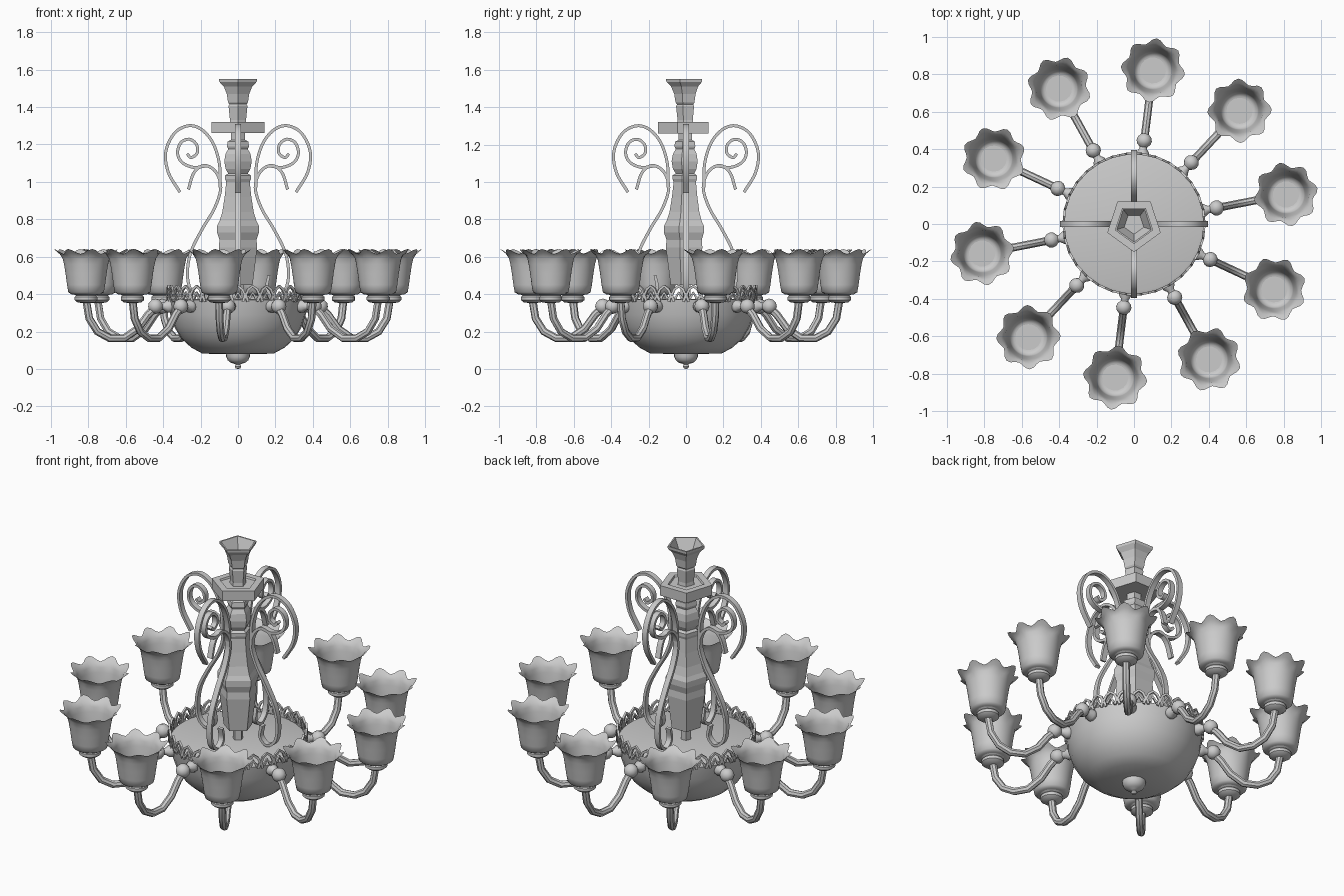
import bpy, bmesh
from math import sin, cos, pi, radians
from mathutils import Matrix, Vector

if "Cube" in bpy.data.objects:
    bpy.data.objects.remove(bpy.data.objects["Cube"])


def finish(name, bm, smooth=40):
    bmesh.ops.remove_doubles(bm, verts=bm.verts, dist=0.0003)
    bmesh.ops.recalc_face_normals(bm, faces=bm.faces)
    me = bpy.data.meshes.new(name)
    bm.to_mesh(me)
    bm.free()
    ob = bpy.data.objects.new(name, me)
    bpy.context.collection.objects.link(ob)
    if smooth:
        bpy.ops.object.select_all(action='DESELECT')
        ob.select_set(True)
        bpy.context.view_layer.objects.active = ob
        bpy.ops.object.shade_smooth_by_angle(angle=radians(smooth))
    return ob


def lathe(bm, profile, n, phase=0.0, mat=Matrix(), wave=None):
    """Revolve (radius, z) points about z; wave(i, angle) gives (dr, dz)."""
    rings = []
    for i, (r, z) in enumerate(profile):
        ring = []
        for k in range(n):
            a = phase + 2 * pi * k / n
            dr, dz = wave(i, a) if wave else (0, 0)
            ring.append(bm.verts.new(mat @ Vector(((r + dr) * cos(a), (r + dr) * sin(a), z + dz))))
        rings.append(ring)
    for a, b in zip(rings, rings[1:]):
        for k in range(n):
            bm.faces.new((a[k], a[(k + 1) % n], b[(k + 1) % n], b[k]))


def sweep(bm, path, section, mat=Matrix(), closed=False):
    """Sweep a (normal, sideways) section along a path in the xz plane."""
    pts = [Vector((x, 0, z)) for x, z in path]
    rings = []
    for i, p in enumerate(pts):
        t = (pts[min(i + 1, len(pts) - 1)] - pts[max(i - 1, 0)]).normalized()
        nrm = Vector((-t.z, 0, t.x))
        rings.append([bm.verts.new(mat @ (p + nrm * u + Vector((0, v, 0)))) for u, v in section])
    n = len(section)
    for a, b in zip(rings, rings[1:]):
        for k in range(n):
            bm.faces.new((a[k], a[(k + 1) % n], b[(k + 1) % n], b[k]))
    bm.faces.new(rings[0])
    bm.faces.new(rings[-1])


def spline(p, steps=5):
    """Catmull-Rom resampling of a 2D path."""
    p = [Vector(q) for q in p]
    p = [2 * p[0] - p[1]] + p + [2 * p[-1] - p[-2]]
    out = []
    for a, b, c, d in zip(p, p[1:], p[2:], p[3:]):
        for s in range(steps):
            t = s / steps
            out.append(0.5 * (2 * b + (c - a) * t + (2 * a - 5 * b + 4 * c - d) * t * t
                              + (3 * b - a - 3 * c + d) * t ** 3))
    return out + [p[-2]]


def spin_copies(ob, count, start):
    """Place ob and linked copies around the z axis."""
    for k in range(count):
        o = ob
        if k:
            o = ob.copy()
            bpy.context.collection.objects.link(o)
        o.name = f"{ob.data.name}_{k + 1}"
        o.rotation_euler.z = start + 2 * pi * k / count


def circle(r, n):
    return [(r * cos(2 * pi * k / n), r * sin(2 * pi * k / n)) for k in range(n)]


# Bowl with flat lid
bm = bmesh.new()
lathe(bm, [(0, .08), (.19, .082), (.25, .115), (.305, .165), (.34, .225), (.362, .29),
           (.375, .37), (.36, .375), (0, .375)], 32)
finish("bowl", bm)

# Finial under the bowl
bm = bmesh.new()
lathe(bm, [(.065, .085), (.063, .065), (.055, .047), (.038, .033), (.016, .027), (.012, .024),
           (.017, .014), (.012, .004), (0, 0)], 20)
finish("finial", bm)

# Pierced gallery of pointed arches round the bowl rim
bm = bmesh.new()
arch = [(-.026, .36), (-.037, .395), (-.024, .425), (0, .443), (.024, .425), (.037, .395), (.026, .36)]
inner = [(-.02, .375), (0, .408), (.02, .375)]
for k in range(30):
    m = Matrix.Rotation(2 * pi * k / 30, 4, 'Z') @ Matrix.Translation((0, -.375, 0))
    sec = [(-.007, -.006), (.007, -.006), (.007, .006), (-.007, .006)]
    sweep(bm, arch, sec, m)
    sweep(bm, inner, sec, m)
finish("rim_gallery", bm, 0)

# Five-sided column, collar plate and ceiling cup
for name, prof in {
    "column": [(0, .37), (.03, .37), (.03, .45), (.082, .45), (.108, .65), (.104, .69), (.118, .73),
               (.118, .765), (.104, .79), (.088, .84), (.075, .92), (.066, 1.0), (.072, 1.015),
               (.072, 1.035), (.055, 1.045), (.07, 1.07), (.077, 1.11), (.07, 1.15), (.055, 1.175),
               (.062, 1.19), (.058, 1.215), (.04, 1.225), (.04, 1.265)],
    "collar_plate": [(0, 1.26), (.15, 1.26), (.15, 1.32), (.105, 1.32), (.1, 1.31), (0, 1.31)],
    "ceiling_cup": [(.048, 1.31), (.045, 1.33), (.053, 1.405), (.048, 1.415), (.056, 1.425),
                    (.063, 1.47), (.08, 1.51), (.105, 1.535), (.107, 1.55), (.097, 1.55),
                    (.055, 1.47), (0, 1.47)],
}.items():
    bm = bmesh.new()
    lathe(bm, prof, 5, -pi / 2)
    finish(name, bm, 0)

# Four sets of flat scrolls: long S stem, outer crook and inner spiral
scrolls = [
    [(.165, .5), (.155, .43), (.2, .39), (.255, .43), (.27, .52), (.25, .63), (.19, .75), (.125, .86),
     (.092, .97), (.12, 1.055), (.18, 1.088), (.235, 1.05), (.265, .96)],
    [(.095, .97), (.1, 1.1), (.135, 1.21), (.195, 1.28), (.265, 1.3), (.34, 1.26), (.386, 1.16),
     (.372, 1.05), (.31, .945)],
    [(.17, 1.085), (.24, 1.078), (.3, 1.105), (.323, 1.155), (.305, 1.21), (.26, 1.228),
     (.222, 1.2), (.218, 1.155), (.25, 1.13), (.272, 1.15)],
]
bm = bmesh.new()
for path in scrolls:
    sweep(bm, spline(path), [(-.008, -.016), (.008, -.016), (.008, .016), (-.008, .016)])
spin_copies(finish("scroll", bm), 4, 0)

# Ten arms with ball joint and lamp cup
R, START = .827, radians(11)
bm = bmesh.new()
sweep(bm, [(.44, .335), (.49, .29), (.545, .215), (.62, .165), (.7, .165), (.765, .2), (.81, .27), (R, .37)],
      circle(.021, 8))
lathe(bm, [(.02, .34), (.034, .365), (.034, .385), (.02, .405), (.02, .415), (.036, .43), (.041, .448),
           (.036, .468), (.02, .484), (0, .489)], 12,
      mat=Matrix.Translation((0, 0, .335)) @ Matrix.Rotation(pi / 2, 4, 'Y'))
lathe(bm, [(0, .352), (.045, .355), (.062, .368), (.062, .385), (.054, .392), (.07, .402), (0, .402)], 16,
      mat=Matrix.Translation((R, 0, 0)))
spin_copies(finish("arm", bm), 10, START)

# Ten flower-shaped shades with eight-lobed flared rims
amp = [(0, 0)] * 6 + [(.002, .002), (.008, .007), (.014, .013)]


def petals(i, a):
    return amp[i][0] * cos(8 * a), amp[i][1] * cos(8 * a)


bm = bmesh.new()
lathe(bm, [(0, .4), (.075, .398), (.095, .41), (.102, .45), (.11, .51), (.118, .56), (.125, .59),
           (.138, .613), (.158, .628)], 48, mat=Matrix.Translation((R, 0, 0)), wave=petals)
spin_copies(finish("shade", bm, 60), 10, START)
